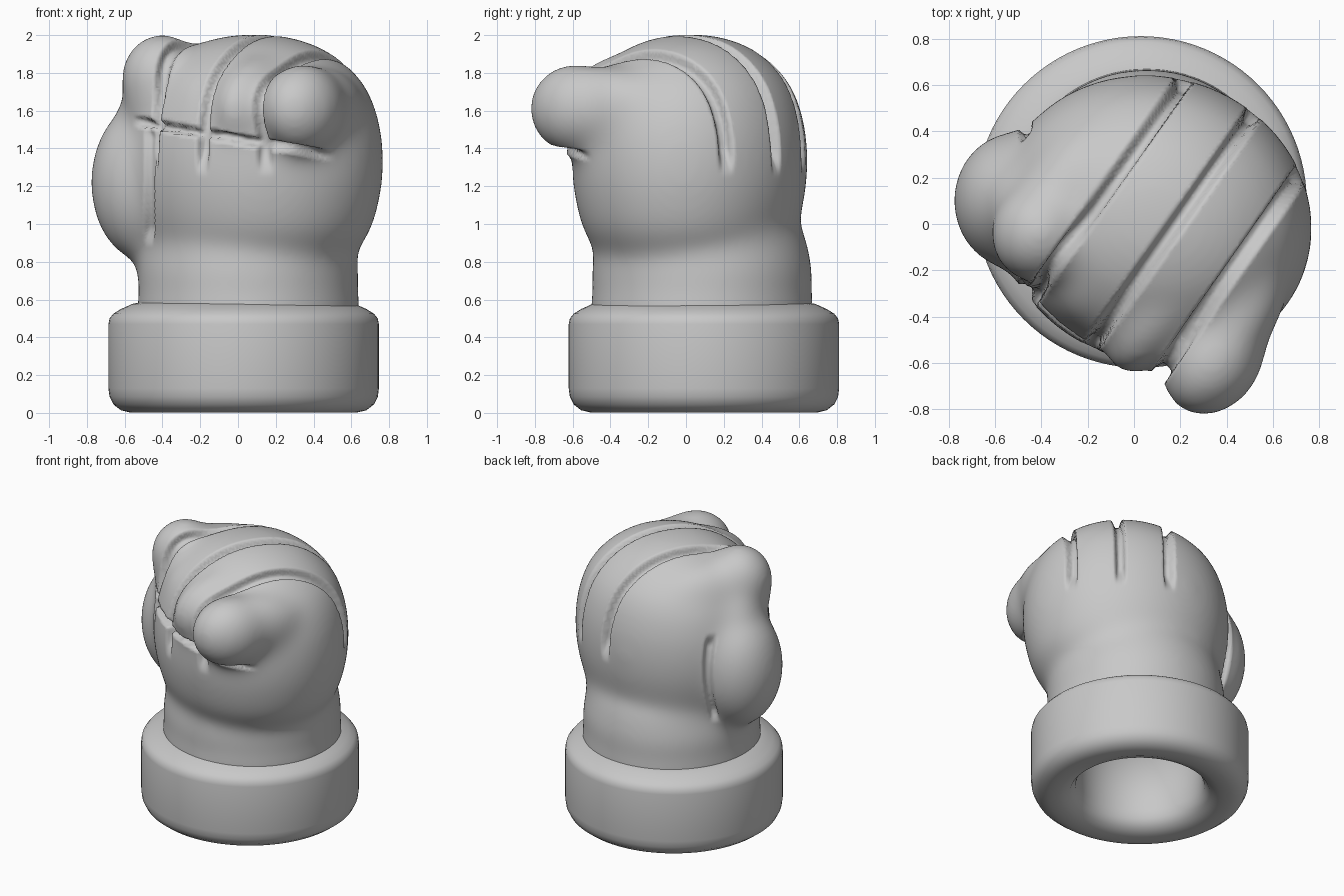
import bpy
import bmesh
from math import radians, cos, sin, tau
from mathutils import Matrix, Vector

if "Cube" in bpy.data.objects:
    bpy.data.objects.remove(bpy.data.objects["Cube"], do_unlink=True)

# Single material
GREY = (0.58, 0.58, 0.58, 1)
mat = bpy.data.materials.new("plain grey")
mat.use_nodes = True
mat.diffuse_color = GREY
bsdf = next(n for n in mat.node_tree.nodes if n.type == "BSDF_PRINCIPLED")
bsdf.inputs["Base Color"].default_value = GREY

# Fingers run along "forward" and sit side by side along "across"
TURN = radians(55)
forward = Vector((-cos(TURN), -sin(TURN), 0))
across = Vector((sin(TURN), -cos(TURN), 0))


def ellipsoid(bm, centre, radii, turn=0):
    m = Matrix.Translation(centre) @ Matrix.Rotation(turn, 4, "Z") @ Matrix.Diagonal((*radii, 1))
    bmesh.ops.create_uvsphere(bm, u_segments=48, v_segments=32, radius=1, matrix=m)


def finger(bm, side, reach, height, radii):
    centre = across * side + forward * reach + Vector((0, 0, height))
    ellipsoid(bm, centre, radii, TURN)


def lathe(bm, profile, x, y, closed=False, squash=1, turn=0):
    old = set(bm.verts)
    verts = [bm.verts.new((r, 0, z)) for r, z in profile]
    ends = verts[1:] + verts[:1] if closed else verts[1:]
    edges = [bm.edges.new(pair) for pair in zip(verts, ends)]
    bmesh.ops.spin(bm, geom=verts + edges, cent=(0, 0, 0), axis=(0, 0, 1),
                   angle=tau, steps=96, use_duplicate=False)
    new = [v for v in bm.verts if v not in old]
    place = (Matrix.Translation((x, y, 0)) @ Matrix.Rotation(turn, 4, "Z")
             @ Matrix.Diagonal((1, squash, 1, 1)))
    bmesh.ops.transform(bm, matrix=place, verts=new)
    bmesh.ops.remove_doubles(bm, verts=new, dist=0.0005)


def add_object(name, bm):
    bmesh.ops.recalc_face_normals(bm, faces=bm.faces[:])
    mesh = bpy.data.meshes.new(name)
    bm.to_mesh(mesh)
    bm.free()
    mesh.materials.append(mat)
    obj = bpy.data.objects.new(name, mesh)
    bpy.context.collection.objects.link(obj)
    return obj


def ramp(value, low, high):
    t = min(1, max(0, (value - low) / (high - low)))
    return t * t * (3 - 2 * t)


def notch(distance, width):
    return 1 - ramp(abs(distance), width * 0.35, width)


# Cuff ring with an open bore
bm = bmesh.new()
lathe(bm, [(.415, .14), (.425, .08), (.46, .03), (.53, .004), (.6, .002), (.65, .014),
           (.69, .045), (.71, .085), (.716, .13), (.716, .47), (.71, .5), (.69, .525),
           (.65, .55), (.62, .563), (.59, .577), (.55, .585), (.5, .585), (.415, .56)],
      .03, .095, closed=True)
cuff = add_object("cuff", bm)
for p in cuff.data.polygons:
    p.use_smooth = True

# Wrist, hollow underneath
bm = bmesh.new()
lathe(bm, [(0, .67), (.43, .67), (.44, .48), (.6, .48), (.6, .56), (.577, .6), (.58, .65),
           (.59, .71), (.585, .78), (.565, .86), (.55, .95), (.5, 1), (0, 1)], .055, .085)
# Palm and back of the hand
lathe(bm, [(0, .78), (.45, .78), (.55, .86), (.615, .95), (.65, 1.05), (.682, 1.2),
           (.69, 1.35), (.677, 1.5), (.635, 1.65), (.575, 1.76), (.475, 1.86),
           (.35, 1.94), (.2, 1.99), (.08, 2.005), (0, 2.008)],
      .09, .02, squash=.9, turn=radians(-18))
# Thumb and the web joining it to the index knuckle
ellipsoid(bm, (-.5, .1, 1.22), (.285, .305, .425))
ellipsoid(bm, (-.46, .07, 1.56), (.18, .21, .22))
# Index, middle, ring and little fingers
finger(bm, -.33, .06, 1.66, (.42, .2, .28))
finger(bm, -.31, .26, 1.77, (.23, .22, .245))
finger(bm, -.01, .1, 1.64, (.41, .19, .29))
finger(bm, .3, .14, 1.61, (.43, .19, .3))
finger(bm, .6, .14, 1.62, (.38, .17, .22))
finger(bm, .62, .285, 1.61, (.265, .21, .245))
fist = add_object("fist", bm)

# Fuse the volumes and soften the joins
remesh = fist.modifiers.new("fuse", "REMESH")
remesh.mode = "VOXEL"
remesh.voxel_size = 0.015
smooth = fist.modifiers.new("soften", "SMOOTH")
smooth.factor = 0.5
smooth.iterations = 200
bpy.context.view_layer.update()
graph = bpy.context.evaluated_depsgraph_get()
fused = bpy.data.meshes.new_from_object(fist.evaluated_get(graph))
fist.modifiers.clear()
fist.data = fused
if not fused.materials:
    fused.materials.append(mat)

# Carve finger gaps, the fingertip crease and the thumb seam
normals = [v.normal.copy() for v in fused.vertices]
for v, normal in zip(fused.vertices, normals):
    x, y, z = v.co
    side = v.co.dot(across)
    gaps = max(notch(side - s, .04) for s in (-.18, .15, .465))
    depth = .055 * gaps * ramp(z, 1.25, 1.42)
    if y < -.15:
        line = 1.54 - .176 * (x + .52)
        crease = notch(z - line, .03) * ramp(x, -.56, -.48) * (1 - ramp(x, .35, .52))
        depth = max(depth, .05 * crease)
    seam = notch(x + .47, .03) * ramp(z, .88, .98) * (1 - ramp(z, 1.46, 1.55))
    depth = max(depth, .035 * seam)
    v.co -= normal * depth
for p in fused.polygons:
    p.use_smooth = True
fused.update()
